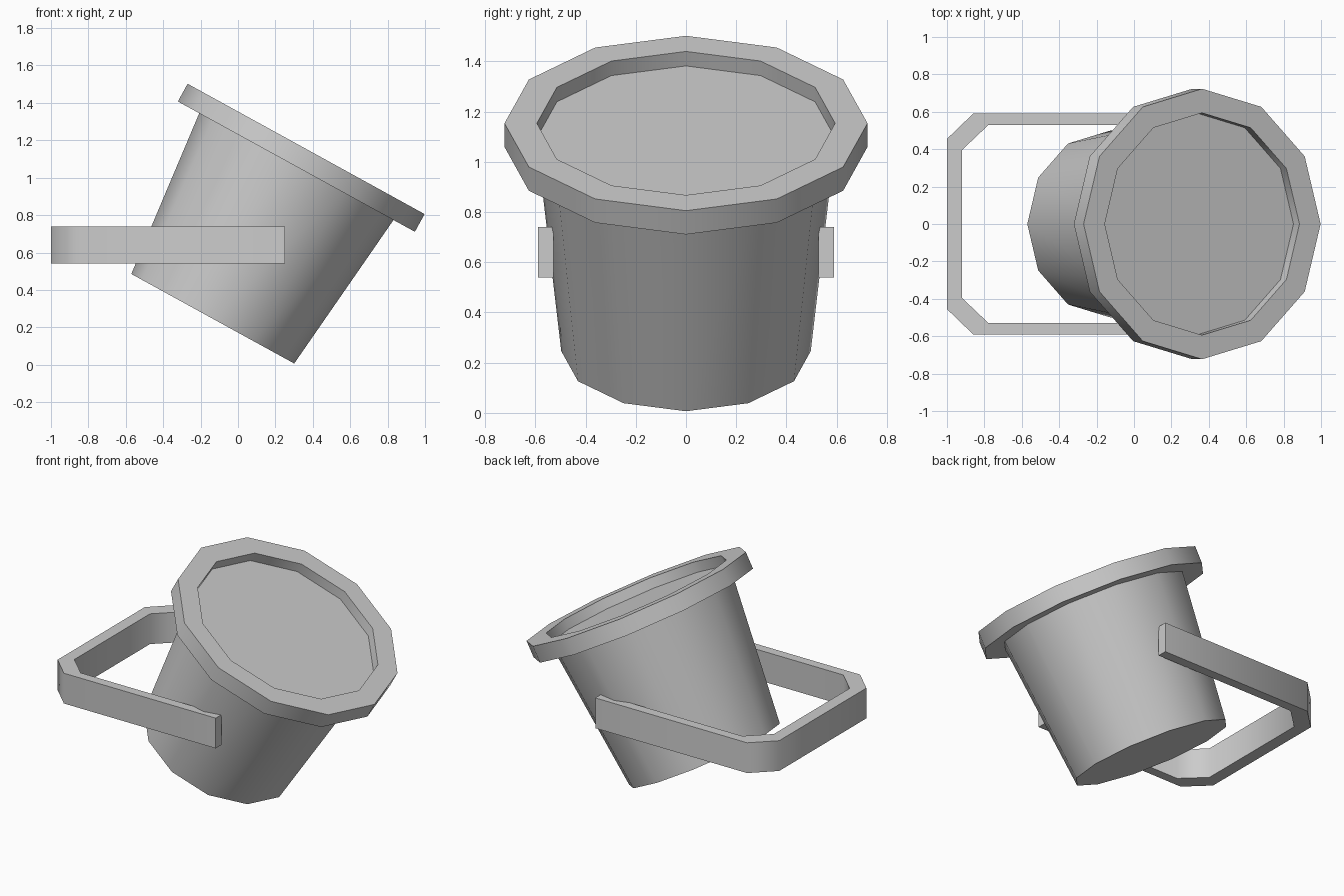
import bpy, bmesh, math

if "Cube" in bpy.data.objects:
    bpy.data.objects.remove(bpy.data.objects["Cube"])

TILT = math.radians(28.8)
BASE = (-0.135, 0, 0.246)
SIDES = 12


def finish(name, bm, angle):
    bmesh.ops.recalc_face_normals(bm, faces=bm.faces)
    me = bpy.data.meshes.new(name)
    bm.to_mesh(me)
    bm.free()
    ob = bpy.data.objects.new(name, me)
    bpy.context.collection.objects.link(ob)
    bpy.ops.object.select_all(action='DESELECT')
    ob.select_set(True)
    bpy.context.view_layer.objects.active = ob
    bpy.ops.object.shade_smooth_by_angle(angle=math.radians(angle))
    return ob


def lathe(name, profile, ring=False):
    """Turn (radius, height) points around z; capped unless a closed ring."""
    bm = bmesh.new()
    loops = [[bm.verts.new((r * math.cos(2 * math.pi * i / SIDES),
                            r * math.sin(2 * math.pi * i / SIDES), h))
              for i in range(SIDES)] for r, h in profile]
    pairs = list(zip(loops, loops[1:]))
    if ring:
        pairs.append((loops[-1], loops[0]))
    else:
        bm.faces.new(loops[0])
        bm.faces.new(loops[-1])
    for a, b in pairs:
        for i in range(SIDES):
            j = (i + 1) % SIDES
            bm.faces.new((a[i], a[j], b[j], b[i]))
    ob = finish(name, bm, 40)
    ob.location = BASE
    ob.rotation_euler = (0, TILT, 0)
    return ob


# Tapered bucket, filled to just below the rim
lathe("bucket_body", [(0.497, 0), (0.597, 0.97)])

# Wide flat rim
lathe("bucket_rim", [(0.594, 0.928), (0.723, 0.928), (0.723, 1.036), (0.594, 1.036)], ring=True)

# Level U-shaped handle with chamfered corners
half_outer = [(0.25, 0.59), (-0.86, 0.59), (-1.0, 0.455)]
half_inner = [(0.25, 0.528), (-0.78, 0.528), (-0.92, 0.395)]


def mirrored(half):
    return half + [(x, -y) for x, y in reversed(half)]


bm = bmesh.new()
sections = []
for (ox, oy), (ix, iy) in zip(mirrored(half_outer), mirrored(half_inner)):
    sections.append([bm.verts.new(p) for p in (
        (ox, oy, 0.54), (ox, oy, 0.74), (ix, iy, 0.74), (ix, iy, 0.54))])
for a, b in zip(sections, sections[1:]):
    for i in range(4):
        j = (i + 1) % 4
        bm.faces.new((a[i], a[j], b[j], b[i]))
bm.faces.new(sections[0])
bm.faces.new(sections[-1])
finish("handle", bm, 50)
